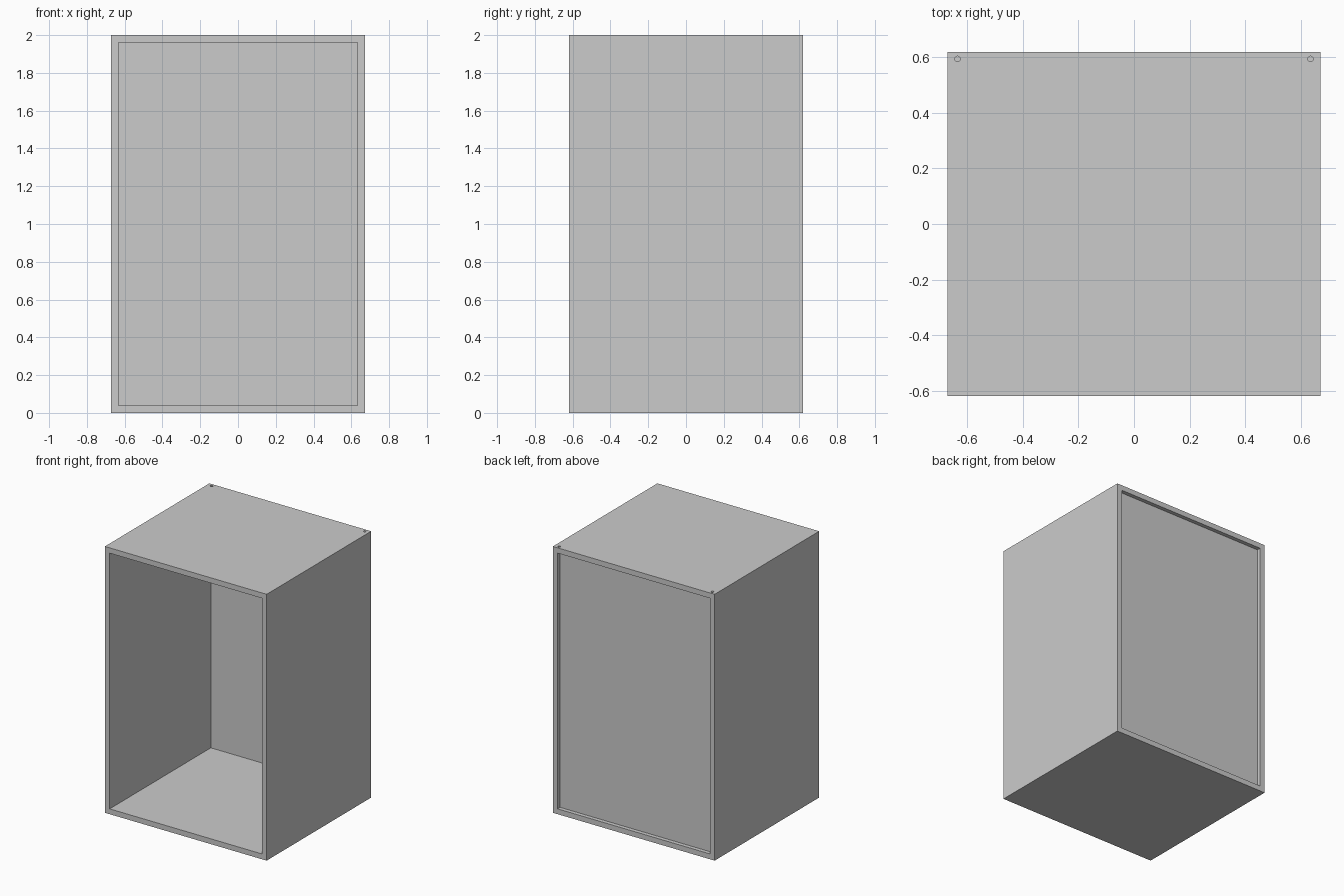
import bpy

if "Cube" in bpy.data.objects:
    bpy.data.objects.remove(bpy.data.objects["Cube"])

WIDTH, DEPTH, HEIGHT = 1.344, 1.24, 2.0
WALL = 0.04
PANEL_FRONT, PANEL_BACK = 0.58, 0.59


def box(name, size, centre):
    bpy.ops.mesh.primitive_cube_add(size=1, location=centre)
    ob = bpy.context.object
    ob.name = name
    ob.scale = size
    bpy.ops.object.transform_apply(location=False, rotation=False, scale=True)
    return ob


def cut(target, cutter):
    mod = target.modifiers.new(cutter.name, 'BOOLEAN')
    mod.operation = 'DIFFERENCE'
    mod.solver = 'EXACT'
    mod.object = cutter
    bpy.context.view_layer.objects.active = target
    bpy.ops.object.modifier_apply(modifier=mod.name)
    bpy.data.objects.remove(cutter)


inner_w, inner_h = WIDTH - 2 * WALL, HEIGHT - 2 * WALL

# Carcass: sides, top and bottom as one open tube
carcass = box("cabinet_carcass", (WIDTH, DEPTH, HEIGHT), (0, 0, HEIGHT / 2))
cut(carcass, box("opening_cutter", (inner_w, DEPTH * 2, inner_h), (0, 0, HEIGHT / 2)))

# Small blind fixing holes in the rear corners of the top
for side in (-1, 1):
    bpy.ops.mesh.primitive_cylinder_add(vertices=12, radius=0.01, depth=0.06,
                                        location=(side * 0.636, 0.595, HEIGHT))
    hole = bpy.context.object
    hole.name = "hole_cutter"
    cut(carcass, hole)

# Thin back panel, set in from the rear edge
box("back_panel", (inner_w, PANEL_BACK - PANEL_FRONT, inner_h),
    (0, (PANEL_FRONT + PANEL_BACK) / 2, HEIGHT / 2))
